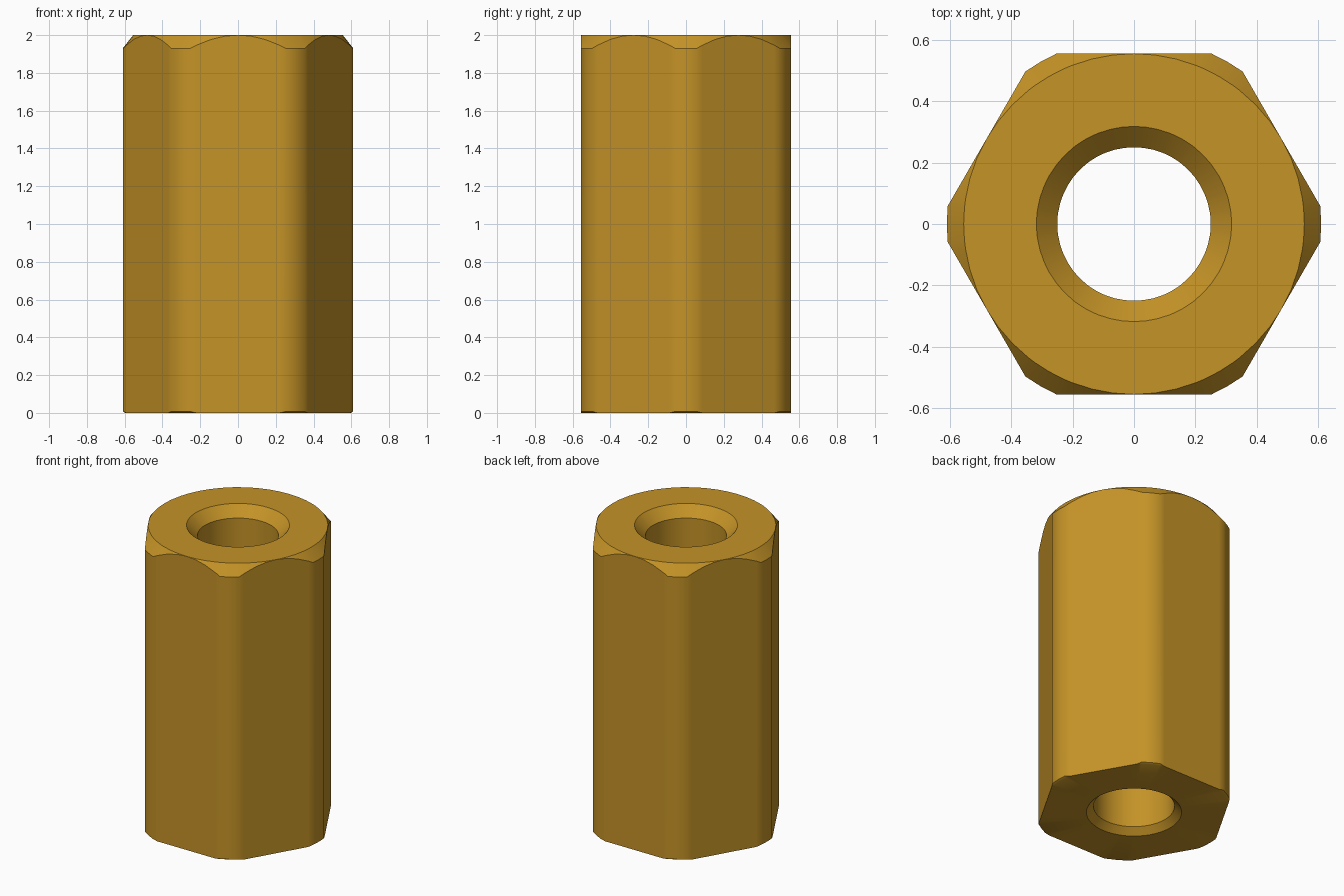
import bpy, bmesh, math
from math import radians, cos, sin, acos, degrees

if "Cube" in bpy.data.objects:
    bpy.data.objects.remove(bpy.data.objects["Cube"])

APOTHEM, CORNER_R, FOOT_R, HEIGHT = 0.555, 0.61, 0.597, 2.0
BORE_R = 0.25

# Brass colour
brass = bpy.data.materials.new("brass")
brass.diffuse_color = (0.555, 0.292, 0.020, 1)
brass.use_nodes = True
brass.node_tree.nodes["Principled BSDF"].inputs["Base Color"].default_value = brass.diffuse_color

# Angles across one flat of the hexagon, ending at the rounded corner
a_corner = degrees(acos(APOTHEM / CORNER_R))
a_foot = degrees(acos(APOTHEM / FOOT_R))
half = [a_foot / 3, a_foot * 2 / 3, a_foot, a_corner]
sector = [-a for a in reversed(half)] + [0] + half + [30]


def section(offset):
    """Closed wall section (radius, height) at an angle from the flat's middle."""
    r = min(APOTHEM / cos(radians(offset)), CORNER_R)
    return [
        (BORE_R, 0.042), (0.294, 0),                      # lower countersink
        (min(r, FOOT_R), 0),                              # foot
        (r, max(0, (r - FOOT_R) * 0.6)),                  # tiny foot chamfer
        (r, HEIGHT - (r - APOTHEM) * 1.27),               # scalloped top chamfer
        (APOTHEM, HEIGHT),
        (0.318, HEIGHT), (BORE_R, HEIGHT - 0.068),        # upper countersink
    ]


# Hexagonal standoff body with through bore
bm = bmesh.new()
rings = []
for k in range(6):
    for off in sector:
        t = radians(30 + 60 * k + off)
        rings.append([bm.verts.new((r * cos(t), r * sin(t), z)) for r, z in section(off)])
for i, a in enumerate(rings):
    b = rings[(i + 1) % len(rings)]
    for j in range(len(a)):
        n = (j + 1) % len(a)
        bm.faces.new((a[j], b[j], b[n], a[n]))
bmesh.ops.remove_doubles(bm, verts=bm.verts, dist=1e-5)
bmesh.ops.recalc_face_normals(bm, faces=bm.faces)

mesh = bpy.data.meshes.new("hex_standoff")
bm.to_mesh(mesh)
bm.free()
mesh.materials.append(brass)
body = bpy.data.objects.new("hex_standoff", mesh)
bpy.context.collection.objects.link(body)

# Smooth the sides and bore, keep chamfer rims crisp
bpy.context.view_layer.objects.active = body
body.select_set(True)
bpy.ops.object.shade_smooth_by_angle(angle=radians(32))
